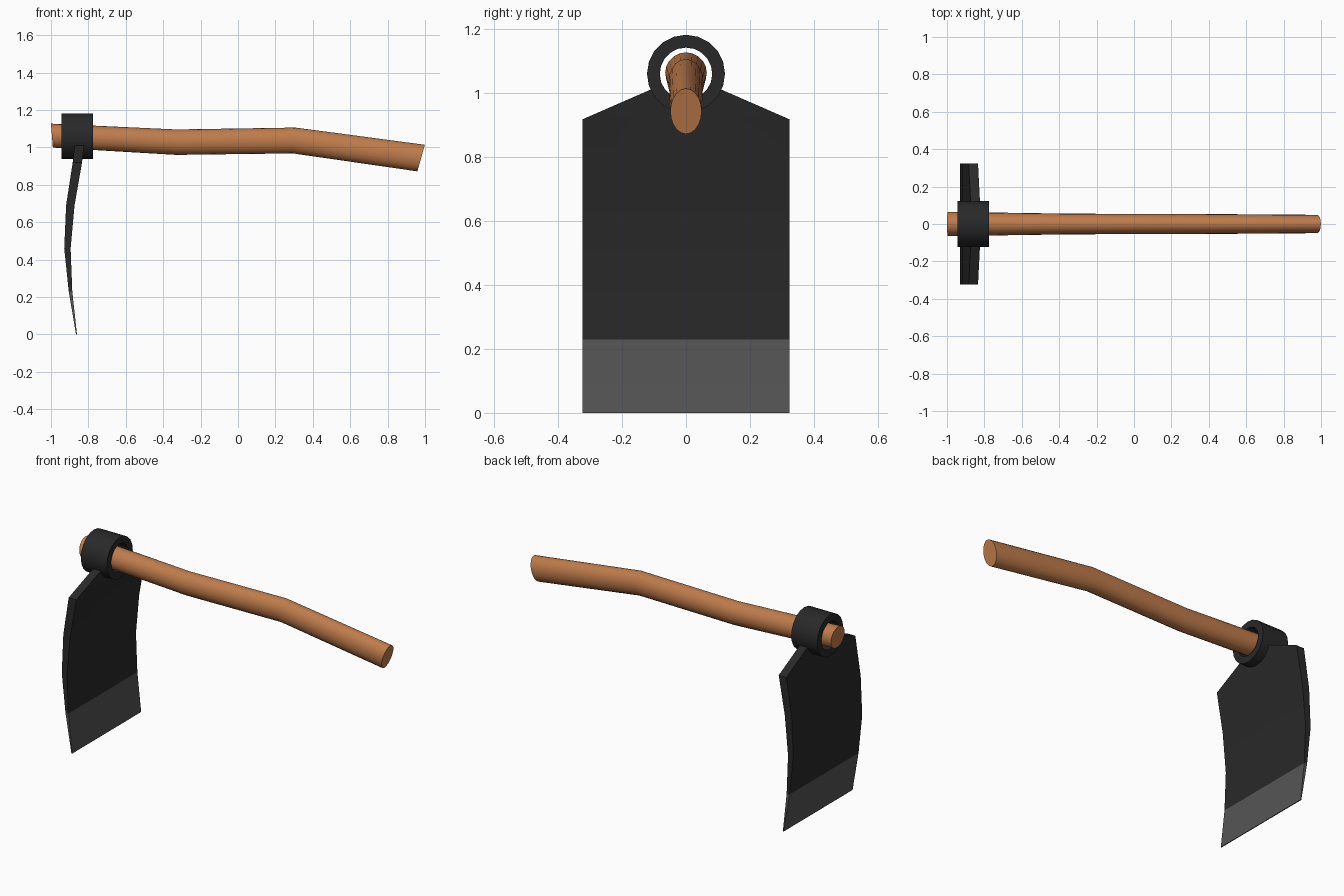
import bpy, bmesh, math

if "Cube" in bpy.data.objects:
    bpy.data.objects.remove(bpy.data.objects["Cube"])


def material(name, rgb):
    m = bpy.data.materials.new(name)
    m.diffuse_color = (*rgb, 1)
    m.use_nodes = True
    m.node_tree.nodes["Principled BSDF"].inputs["Base Color"].default_value = m.diffuse_color
    return m


IRON = material("dark_iron", (0.022, 0.022, 0.022))
STEEL = material("worn_steel", (0.09, 0.09, 0.09))
WOOD = material("wood", (0.52, 0.2, 0.07))


def finish(bm, name, mats, angle=35):
    bmesh.ops.remove_doubles(bm, verts=bm.verts, dist=0.0005)
    bmesh.ops.recalc_face_normals(bm, faces=bm.faces)
    mesh = bpy.data.meshes.new(name)
    bm.to_mesh(mesh)
    bm.free()
    for m in mats:
        mesh.materials.append(m)
    ob = bpy.data.objects.new(name, mesh)
    bpy.context.collection.objects.link(ob)
    bpy.ops.object.select_all(action='DESELECT')
    ob.select_set(True)
    bpy.context.view_layer.objects.active = ob
    bpy.ops.object.shade_smooth_by_angle(angle=math.radians(angle))
    return ob


def bridge(bm, a, b):
    n = len(a)
    return [bm.faces.new((a[i], a[(i + 1) % n], b[(i + 1) % n], b[i])) for i in range(n)]


# Handle: elliptical sections (x, z, half height, half width, lean in x)
bm = bmesh.new()
N = 20
rings = []
for x, z, h, w, lean in [(-0.995, 1.063, 0.064, 0.065, -0.005),
                         (-0.33, 1.028, 0.068, 0.055, 0.0),
                         (0.30, 1.037, 0.069, 0.054, 0.007),
                         (0.979, 0.943, 0.071, 0.049, 0.02)]:
    rings.append([bm.verts.new((x + lean * math.cos(t), w * math.sin(t), z + h * math.cos(t)))
                  for t in (2 * math.pi * i / N for i in range(N))])
for a, b in zip(rings, rings[1:]):
    bridge(bm, a, b)
bm.faces.new(rings[0])
bm.faces.new(rings[-1])
finish(bm, "handle", [WOOD])

# Collar: thick open ring around the handle
CZ = 1.06
bm = bmesh.new()
N = 20
loops = [[bm.verts.new((x, r * math.sin(2 * math.pi * i / N), CZ + r * math.cos(2 * math.pi * i / N)))
          for i in range(N)]
         for x, r in [(-0.945, 0.122), (-0.775, 0.122), (-0.775, 0.082), (-0.945, 0.082)]]
for i in range(4):
    bridge(bm, loops[i], loops[(i + 1) % 4])
finish(bm, "collar", [IRON])

# Blade: curved tapering plate, shoulders rising to the collar (z, back x, front x)
PROFILE = [(0, -0.866, -0.861), (0.23, -0.905, -0.886), (0.46, -0.929, -0.895),
           (0.69, -0.919, -0.874), (0.918, -0.884, -0.834), (1.02, -0.872, -0.822)]
half = [0.05, 0.085, 0.105, 0.323]
COLS = [-y for y in reversed(half)] + [0] + half


def plate_x(z, side):
    for p, q in zip(PROFILE, PROFILE[1:]):
        if z <= q[0]:
            f = (z - p[0]) / (q[0] - p[0])
            return p[side] + f * (q[side] - p[side])
    return PROFILE[-1][side]


def top_z(y):
    return 0.918 if abs(y) > 0.2 else CZ - math.sqrt(0.115 ** 2 - y * y)


bm = bmesh.new()
sections = []
for z in [p[0] for p in PROFILE[:-1]] + [None]:
    pts = [(y, top_z(y) if z is None else z) for y in COLS]
    if z is None:  # the outer corners already exist in the row below
        pts = pts[1:-1]
    back = [bm.verts.new((plate_x(h, 1), y, h)) for y, h in pts]
    front = [bm.verts.new((plate_x(h, 2), y, h)) for y, h in pts]
    sections.append((back, front))
top = sections[-1]
below = sections[-2]
sections[-1] = tuple([below[s][0]] + top[s] + [below[s][-1]] for s in (0, 1))
loops = [b + f[::-1] for b, f in sections]
for row, (a, b) in enumerate(zip(loops, loops[1:])):
    n = len(a)
    for i in range(n):
        quad = list(dict.fromkeys((a[i], a[(i + 1) % n], b[(i + 1) % n], b[i])))
        if len(quad) > 2:
            bm.faces.new(quad).material_index = 1 if row == 0 else 0
for (back, front), mi in ((sections[0], 1), (sections[-1], 0)):
    for i in range(len(back) - 1):
        bm.faces.new((back[i], back[i + 1], front[i + 1], front[i])).material_index = mi
finish(bm, "blade", [IRON, STEEL], 30)
